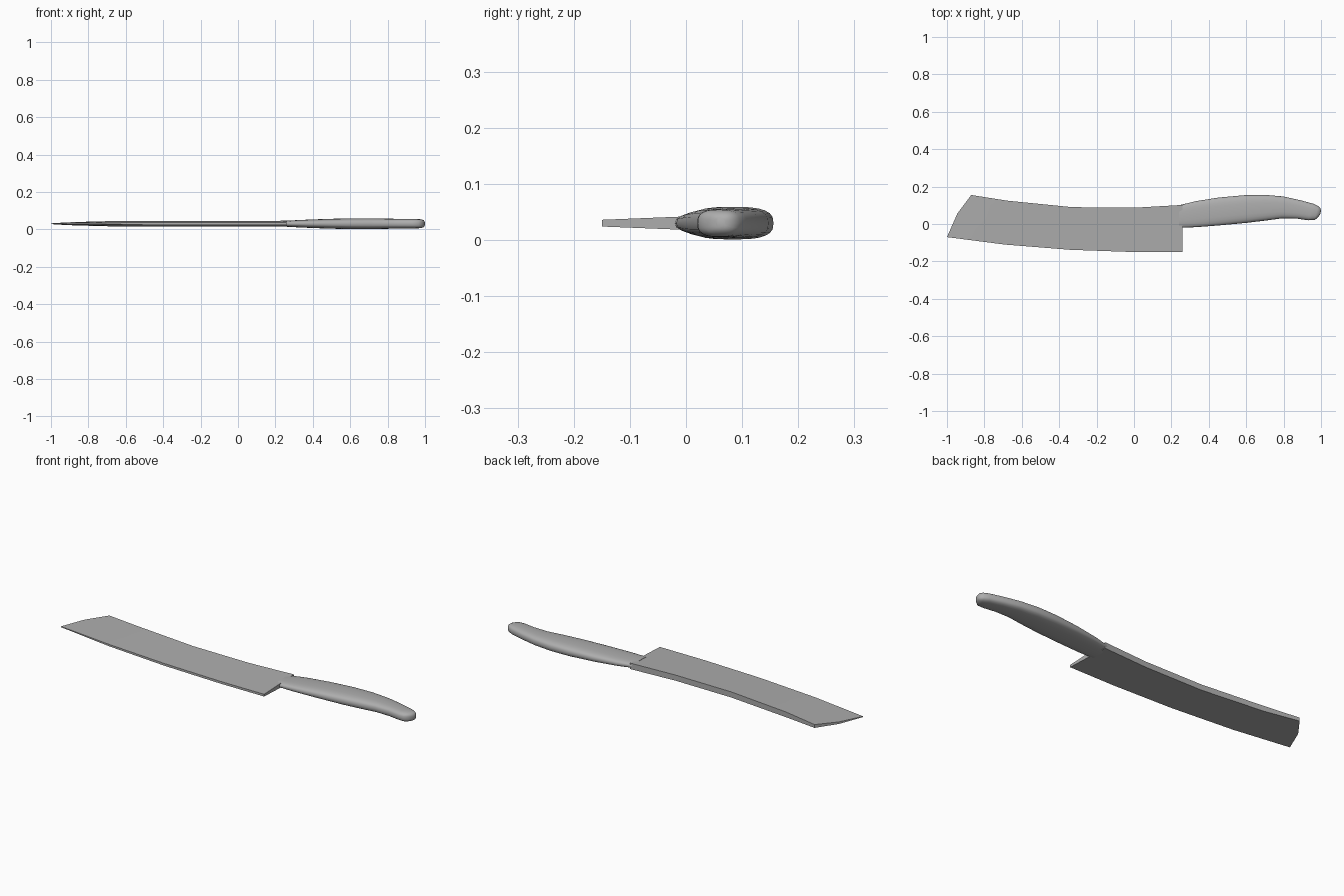
import bpy, bmesh, math
from mathutils import Vector

cube = bpy.data.objects.get("Cube")
if cube:
    bpy.data.objects.remove(cube)

MID_Z = 0.03

steel = bpy.data.materials.new("plain_grey")
steel.use_nodes = True
grey = (0.42, 0.42, 0.42, 1)
steel.diffuse_color = grey
steel.node_tree.nodes["Principled BSDF"].inputs["Base Color"].default_value = grey


def loft(name, rings, smooth_angle):
    """Skin a row of equal closed rings and cap both ends."""
    bm = bmesh.new()
    rows = [[bm.verts.new(p) for p in ring] for ring in rings]
    n = len(rows[0])
    for a, b in zip(rows, rows[1:]):
        for i in range(n):
            j = (i + 1) % n
            bm.faces.new((a[i], a[j], b[j], b[i]))
    bm.faces.new(rows[0])
    bm.faces.new(rows[-1])
    bmesh.ops.recalc_face_normals(bm, faces=bm.faces)
    mesh = bpy.data.meshes.new(name)
    bm.to_mesh(mesh)
    bm.free()
    mesh.materials.append(steel)
    obj = bpy.data.objects.new(name, mesh)
    bpy.context.collection.objects.link(obj)
    bpy.ops.object.select_all(action='DESELECT')
    obj.select_set(True)
    bpy.context.view_layer.objects.active = obj
    bpy.ops.object.shade_smooth_by_angle(angle=math.radians(smooth_angle))
    return obj


# Blade: wedge section, thick at the spine, thinning towards the tip
# (edge point, middle point, spine point, edge half thickness, spine half thickness)
blade = [
    ((-1.0, -0.07), (-0.945, 0.055), (-0.87, 0.155), 0.002, 0.009),
    ((-0.69, -0.11), (-0.69, 0.01), (-0.68, 0.125), 0.005, 0.014),
    ((-0.34, -0.138), (-0.34, -0.02), (-0.33, 0.09), 0.006, 0.015),
    ((0.0, -0.15), (0.0, -0.03), (0.0, 0.087), 0.006, 0.015),
    ((0.26, -0.15), (0.26, -0.025), (0.26, 0.102), 0.006, 0.016),
]
rings = []
for edge, middle, spine, thin, thick in blade:
    side = [(edge, thin), (middle, (thin + thick) / 2), (spine, thick)]
    rings.append([(p[0], p[1], MID_Z + t) for p, t in side] +
                 [(p[0], p[1], MID_Z - t) for p, t in reversed(side)])
loft("blade", rings, 20)

# Handle: rounded sections between belly and back points, with half thickness
handle = [
    ((0.24, -0.02), (0.24, 0.1), 0.015),
    ((0.33, -0.017), (0.33, 0.122), 0.02),
    ((0.46, -0.007), (0.45, 0.141), 0.025),
    ((0.6, 0.006), (0.59, 0.154), 0.029),
    ((0.7, 0.018), (0.7, 0.156), 0.029),
    ((0.79, 0.03), (0.8, 0.147), 0.027),
    ((0.87, 0.029), (0.89, 0.127), 0.026),
    ((0.93, 0.02), (0.96, 0.108), 0.025),
    ((0.965, 0.021), (0.985, 0.096), 0.024),
    ((0.985, 0.036), (0.997, 0.084), 0.019),
    ((0.996, 0.053), (1.0, 0.07), 0.01),
]
SEGMENTS = 24
ROUND = 2 / 2.8
rings = []
for belly, back, half in handle:
    lo, hi = Vector(belly), Vector(back)
    ring = []
    for i in range(SEGMENTS):
        a = math.tau * i / SEGMENTS
        c, s = math.cos(a), math.sin(a)
        u = math.copysign(abs(c) ** ROUND, c)
        w = math.copysign(abs(s) ** ROUND, s)
        p = lo.lerp(hi, (u + 1) / 2)
        ring.append((p.x, p.y, MID_Z + half * w))
    rings.append(ring)
loft("handle", rings, 50)
